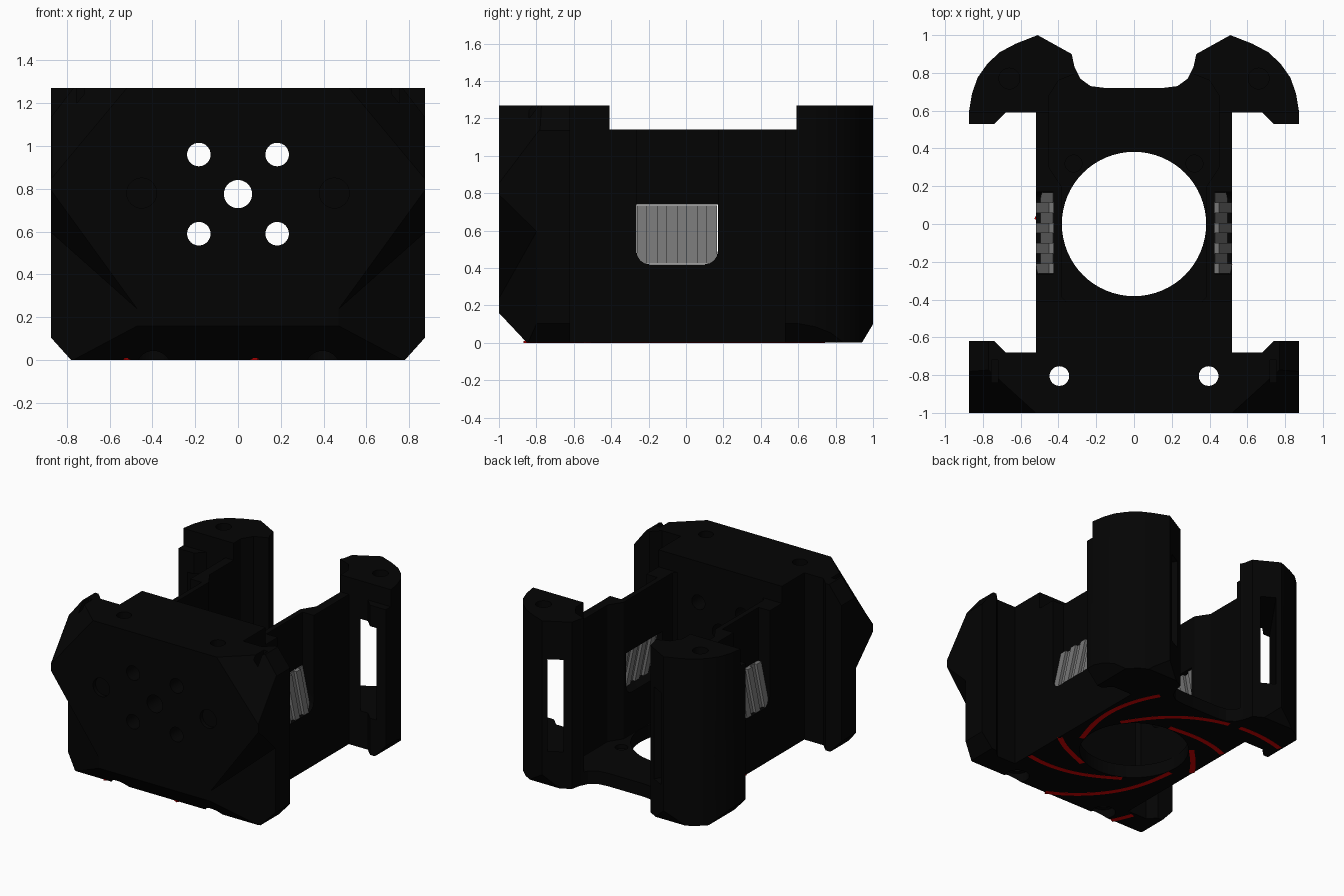
import bpy, bmesh, math
from mathutils import Vector, Matrix

if "Cube" in bpy.data.objects:
    bpy.data.objects.remove(bpy.data.objects["Cube"])


def material(name, rgb):
    m = bpy.data.materials.new(name)
    m.diffuse_color = (*rgb, 1)
    m.use_nodes = True
    m.node_tree.nodes["Principled BSDF"].inputs["Base Color"].default_value = m.diffuse_color
    return m


BLACK = material("black plastic", (0.0012, 0.0012, 0.0012))
GREY = material("grey vane", (0.18, 0.18, 0.18))
RED = material("red inlay", (0.65, 0.001, 0.001))


def finish(bm, name, mat):
    bmesh.ops.recalc_face_normals(bm, faces=bm.faces)
    me = bpy.data.meshes.new(name)
    bm.to_mesh(me)
    bm.free()
    ob = bpy.data.objects.new(name, me)
    bpy.context.collection.objects.link(ob)
    me.materials.append(mat)
    return ob


def prism(name, pts, z0, z1, mat=BLACK):
    """Plan polygon extruded upward."""
    bm = bmesh.new()
    f = bm.faces.new([bm.verts.new((x, y, z0)) for x, y in pts])
    r = bmesh.ops.extrude_face_region(bm, geom=[f])
    bmesh.ops.translate(bm, verts=[v for v in r["geom"] if isinstance(v, bmesh.types.BMVert)],
                        vec=(0, 0, z1 - z0))
    return finish(bm, name, mat)


def hull(name, pts, mat=BLACK):
    bm = bmesh.new()
    for p in pts:
        bm.verts.new(p)
    bmesh.ops.convex_hull(bm, input=bm.verts)
    return finish(bm, name, mat)


def box(name, lo, hi, mat=BLACK):
    return hull(name, [(x, y, z) for x in (lo[0], hi[0]) for y in (lo[1], hi[1])
                       for z in (lo[2], hi[2])], mat)


def cylinder(name, center, radius, depth, axis="Z", seg=32):
    bm = bmesh.new()
    bmesh.ops.create_cone(bm, cap_ends=True, segments=seg, radius1=radius, radius2=radius, depth=depth)
    if axis == "Y":
        bm.transform(Matrix.Rotation(math.pi / 2, 4, "X"))
    bm.transform(Matrix.Translation(center))
    return finish(bm, name, BLACK)


def cut(target, cutter):
    cutter.hide_render = True
    mod = target.modifiers.new("cut", "BOOLEAN")
    mod.operation, mod.solver, mod.object = "DIFFERENCE", "EXACT", cutter
    dg = bpy.context.evaluated_depsgraph_get()
    me = bpy.data.meshes.new_from_object(target.evaluated_get(dg))
    target.modifiers.clear()
    target.data = me
    bpy.data.objects.remove(cutter)


def mirrored(half):
    """Closed outline from its right half, listed front to back."""
    return half + [(-x, y) for x, y in reversed(half) if x > 1e-6]


# Main housing: front block, side walls and two rear columns
outline = [(0, -1), (.873, -1), (.873, -.62), (.74, -.62), (.68, -.68), (.52, -.68), (.52, .59),
           (.68, .59), (.74, .53), (.873, .53), (.873, .6), (.858, .69), (.828, .775), (.775, .85),
           (.71, .91), (.625, .955), (.51, 1), (.33, .9), (.315, .83), (.285, .77), (.23, .73),
           (.15, .72), (0, .72)]
body = prism("housing", mirrored(outline), .001, 1.27)

# Open interior above the floor
cavity = [(0, -.41), (.36, -.41), (.385, -.385), (.385, .2), (.45, .3), (.45, .68), (.40, .76),
          (.30, .80), (.28, 1.1), (0, 1.1)]
cut(body, prism("cavity", mirrored(cavity), .1, 2))
# Lowered wall tops
cut(body, box("notch", (-2, -.41, 1.14), (2, .59, 2)))
# Blower opening in the floor
cut(body, cylinder("floor_hole", (0, 0, 0), .382, 1, seg=64))

# Bottom chamfers, front and rear
cut(body, hull("front_chamfer", [(x, y, z) for x in (-2, 2)
                                 for y, z in ((-1.05, .213), (-.8, -.053), (-1.05, -.053))]))
cut(body, hull("rear_chamfer", [(x, y, z) for x in (-2, 2)
                                for y, z in ((1.06, .2), (.91, -.05), (1.06, -.05))]))

for s in (-1, 1):
    # Bottom and top side chamfers, bevelled lower and upper front corners
    cut(body, hull("side_chamfer", [(s * x, y, z) for y in (-2, 2)
                                    for x, z in ((.915, .15), (.735, -.05), (.915, -.05))]))
    cut(body, hull("top_chamfer", [(s * x, y, z) for y in (-2, -.5)
                                   for x, z in ((.92, 1.075), (.72, 1.335), (.92, 1.335))]))
    cut(body, hull("lower_corner", [(s * x, y, z) for x, y, z in (
        (.45, -1.01, -.1), (.9, -1.01, -.1), (.9, -.785, -.1),
        (.45, -1.01, .22), (.9, -1.01, .84), (.9, -.785, .62))]))
    cut(body, hull("upper_corner", [(s * x, y, z) for x, y, z in (
        (.87, -1, .85), (.87, -.682, 1.27), (.52, -1, 1.27), (1.0, -1.1, 1.4),
        (1.0, -1.1, .85), (.52, -1.1, 1.4), (1.0, -.682, 1.4))]))
    # Recess over the side window, and the window with rounded lower corners
    cut(body, box("recess", (s * .425, -.265, .70), (s * .6, .17, 1.5)))
    pts = [(-.265, .74), (.17, .74)]
    for cy, a0 in ((.10, 0), (-.195, -90)):
        for i in range(5):
            a = math.radians(a0 - i * 22.5)
            pts.append((cy + .07 * math.cos(a), .49 + .07 * math.sin(a)))
    cut(body, hull("window", [(s * x, y, z) for x in (.3, .6) for y, z in pts]))
    # Tall diagonal slot through the rear column
    d, w = Vector((-.574, .819, 0)), Vector((.819, .574, 0))
    c = Vector((.605, .705, 0))
    slot = [c + d * i * .5 + w * j * .055 + Vector((0, 0, z))
            for i in (-1, 1) for j in (-1, 1) for z in (.28, .98)]
    cut(body, hull("slot", [(s * p.x, p.y, p.z) for p in slot]))
    # Screw holes
    cut(body, cylinder("bolt", (s * .395, -.805, .6), .052, 2))
    cut(body, cylinder("bolt_head", (s * .395, -.805, 0), .085, .14))
    cut(body, cylinder("column_screw", (s * .66, .77, 1.27), .055, .2))
    cut(body, cylinder("floor_screw", (s * .32, .32, .1), .045, .06))
    cut(body, box("top_pocket", (s * .72, -.84, 1.14), (s * .755, -.72, 1.4)))
    cut(body, cylinder("front_dimple", (s * .45, -1, .78), .07, .06, "Y"))
    for z in (.59, .96):
        cut(body, cylinder("front_hole", (s * .183, -.7, z), .055, 1, "Y"))
cut(body, cylinder("center_hole", (0, -.7, .775), .066, 1, "Y"))

bpy.context.view_layer.objects.active = body
body.select_set(True)
bpy.ops.object.shade_smooth_by_angle(angle=math.radians(25))

# Grey louvre slats in both side windows, leaning outward at the foot
N = 8
for s in (-1, 1):
    for k in range(N):
        y0 = -.262 + k * .0535
        y1 = y0 + .0535
        dx = -.022 if k % 2 else 0
        hull("vane", [(s * (x + dx), y, z) for y in (y0, y1) for x, z in (
            (.42, .735), (.45, .735), (.485, .424), (.518, .424))], GREY)


# Red spiral inlays on the underside
def on_base(x, y):
    ax = abs(x)
    if ax < .514 and -.857 < y < .708:
        return True
    front = ax < .77 and -.857 < y < -.69 and (ax < .62 or y > -.86 + (ax - .62) * .4)
    rear = .35 < ax < .77 and .595 < y < .9 and math.hypot(ax - .44, y - .56) < .41
    return front or rear


def flush_strip(points):
    bm = bmesh.new()
    prev = None
    for (x, y), (nx, ny) in points:
        row = [bm.verts.new((x + nx * o, y + ny * o, z))
               for o, z in ((-.019, 0), (.019, 0), (.019, .009), (-.019, .009))]
        if prev:
            for i in range(4):
                j = (i + 1) % 4
                bm.faces.new((prev[i], prev[j], row[j], row[i]))
        else:
            bm.faces.new(row)
        prev = row
    bm.faces.new(prev)
    finish(bm, "red_inlay", RED)


def spiral(k, t):
    a = math.radians(k * 360 / 7 - 15 + 102 * t)
    r = .405 + .615 * t ** 1.8
    return Vector((r * math.cos(a), r * math.sin(a)))


for k in range(7):
    run = []
    for i in range(102):
        t = i / 95
        p = spiral(k, t)
        tan = (spiral(k, t + .01) - p).normalized()
        if i < 101 and on_base(p.x, p.y):
            run.append(((p.x, p.y), (-tan.y, tan.x)))
        else:
            if len(run) > 2:
                flush_strip(run)
            run = []
